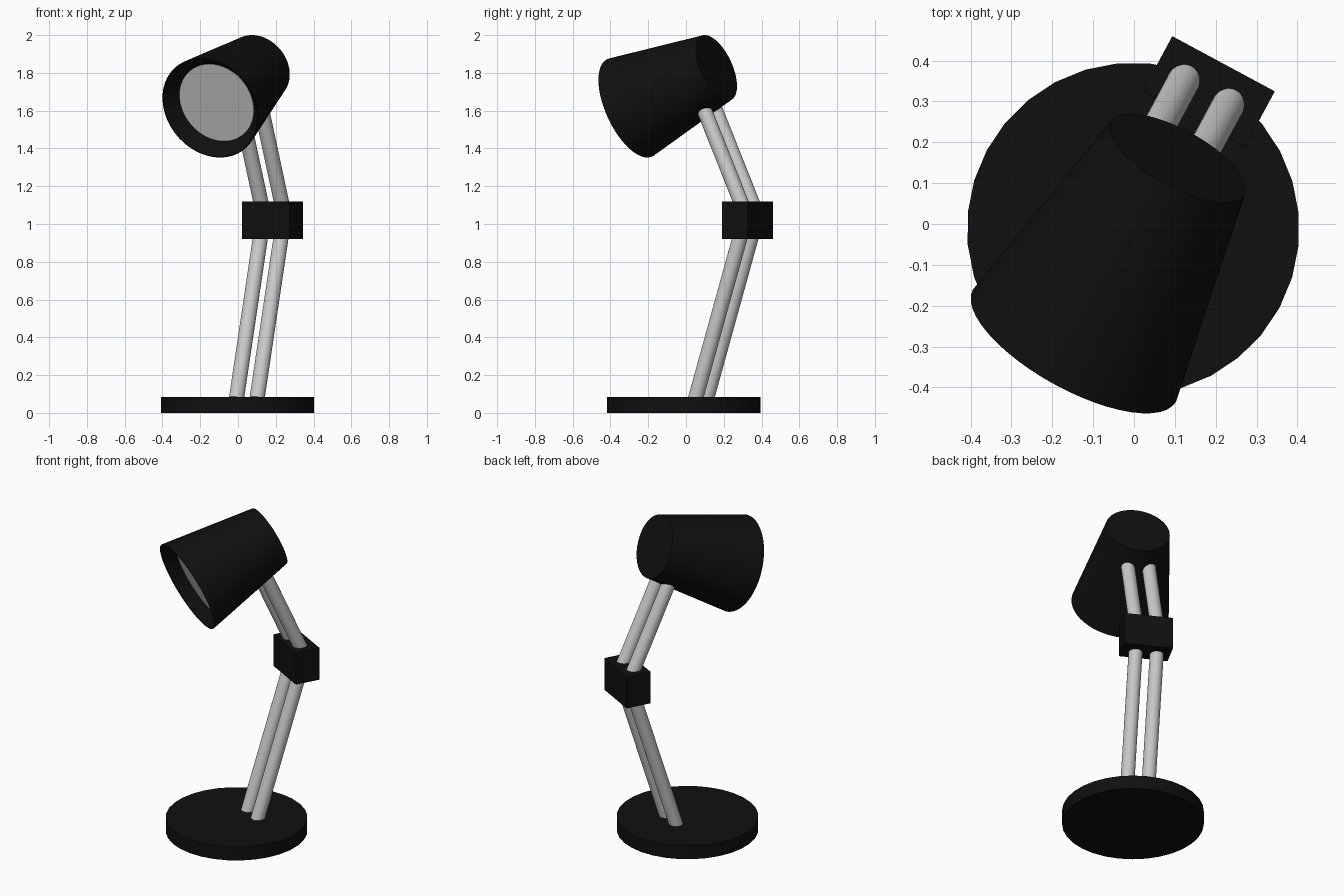
import bpy, bmesh, math
from mathutils import Vector, Matrix

if "Cube" in bpy.data.objects:
    bpy.data.objects.remove(bpy.data.objects["Cube"])

YAW = math.radians(-28.3)          # whole lamp is turned about z
TURN = Matrix.Rotation(YAW, 4, 'Z')

black = bpy.data.materials.new("black_paint")
black.diffuse_color = (0.005, 0.005, 0.005, 1)
black.use_nodes = True
black.node_tree.nodes["Principled BSDF"].inputs["Base Color"].default_value = black.diffuse_color


def finish(obj, name, mat=None):
    obj.name = name
    if mat:
        obj.data.materials.append(mat)
    bpy.ops.object.select_all(action='DESELECT')
    obj.select_set(True)
    bpy.context.view_layer.objects.active = obj
    bpy.ops.object.shade_smooth_by_angle(angle=math.radians(30))
    return obj


def rod(name, a, b, radius):
    """Cylinder between two points given in the lamp's own frame."""
    a, b = TURN @ Vector(a), TURN @ Vector(b)
    d = b - a
    bpy.ops.mesh.primitive_cylinder_add(vertices=32, radius=radius, depth=d.length,
                                        location=(a + b) / 2,
                                        rotation=d.to_track_quat('Z', 'Y').to_euler())
    return finish(bpy.context.object, name)


def lathe(name, profile, matrix, mat=None, n=48):
    """Revolve (radius, height) points about z; radius 0 closes the end."""
    bm = bmesh.new()
    rings = []
    for r, h in profile:
        k = 1 if r == 0 else n
        rings.append([bm.verts.new((r * math.cos(2 * math.pi * i / n),
                                    r * math.sin(2 * math.pi * i / n), h)) for i in range(k)])
    for p, q in zip(rings, rings[1:]):
        for i in range(n):
            j = (i + 1) % n
            loop = [p[i % len(p)], p[j % len(p)], q[j % len(q)], q[i % len(q)]]
            bm.faces.new(list(dict.fromkeys(loop)))
    bmesh.ops.recalc_face_normals(bm, faces=bm.faces)
    bm.transform(matrix)
    me = bpy.data.meshes.new(name)
    bm.to_mesh(me)
    bm.free()
    obj = bpy.data.objects.new(name, me)
    bpy.context.collection.objects.link(obj)
    return finish(obj, name, mat)


# Round base
bpy.ops.mesh.primitive_cylinder_add(vertices=32, radius=0.407, depth=0.085,
                                    location=(-0.002, -0.012, 0.0425), rotation=(0, 0, YAW))
finish(bpy.context.object, "base", black)

# Elbow block
bpy.ops.mesh.primitive_cube_add(size=1, location=(0.183, 0.325, 1.02), rotation=(0, 0, YAW))
bpy.context.object.scale = (0.285, 0.153, 0.2)
finish(bpy.context.object, "elbow_block", black)

# Paired arms
for side, u in (("left", -0.059), ("right", 0.065)):
    rod("lower_arm_" + side, (u, 0.092, 0.075), (u, 0.382, 1.0), 0.04)
    rod("upper_arm_" + side, (u, 0.408, 1.02), (u, 0.119, 1.66), 0.04)

# Shade: hollow-mouthed cone along the axis from rim to back cap
rim, cap = Vector((-0.146, -0.298, 1.615)), Vector((0.107, 0.161, 1.827))
axis = cap - rim
L = axis.length
place = Matrix.Translation(rim) @ axis.to_track_quat('Z', 'Y').to_matrix().to_4x4()
DISC_R, DISC_H = 0.22, 0.072
lathe("lamp_shade", [(0, L), (0.187, L), (0.284, 0), (0.278, 0), (DISC_R, DISC_H + 0.004),
                     (0, DISC_H + 0.004)], place, black)

# Pale light panel inside the mouth
lathe("light_panel", [(0, DISC_H), (DISC_R, DISC_H), (DISC_R, DISC_H + 0.01),
                      (0, DISC_H + 0.01)], place)
